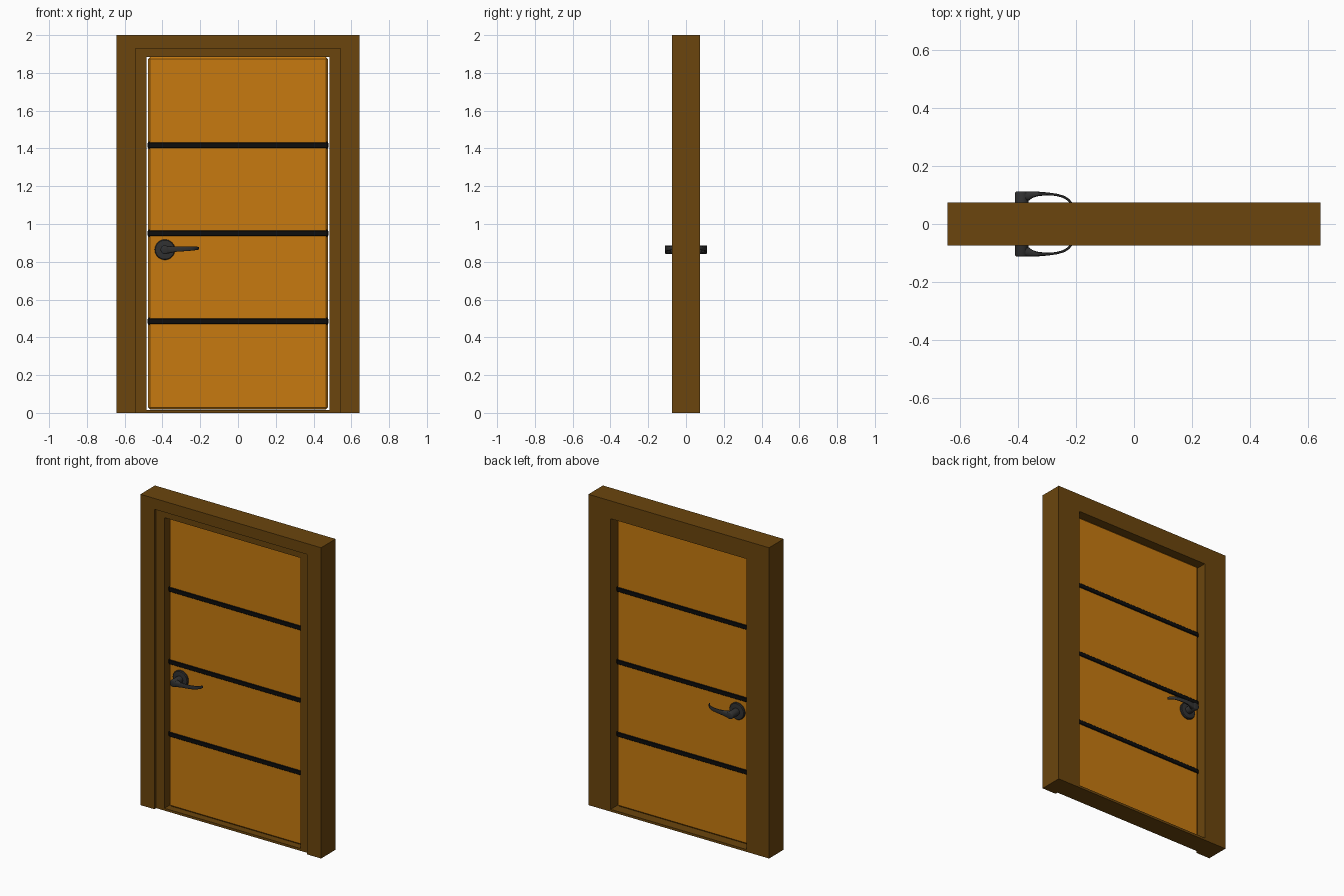
import bpy, bmesh, math
from mathutils import Matrix

if "Cube" in bpy.data.objects:
    bpy.data.objects.remove(bpy.data.objects["Cube"])


def material(name, rgb):
    m = bpy.data.materials.new(name)
    m.diffuse_color = (*rgb, 1)
    m.use_nodes = True
    m.node_tree.nodes["Principled BSDF"].inputs["Base Color"].default_value = m.diffuse_color
    return m


FRAME = material("dark_wood", (0.147, 0.06, 0.004))
DOOR = material("light_wood", (0.57, 0.195, 0.005))
BLACK = material("black_inlay", (0.004, 0.004, 0.004))
METAL = material("dark_metal", (0.03, 0.03, 0.03))


def finish(name, bm, mat=None):
    bmesh.ops.recalc_face_normals(bm, faces=bm.faces)
    me = bpy.data.meshes.new(name)
    bm.to_mesh(me)
    bm.free()
    ob = bpy.data.objects.new(name, me)
    bpy.context.collection.objects.link(ob)
    if mat:
        me.materials.append(mat)
    return ob


def box(name, lo, hi, mat=None):
    bm = bmesh.new()
    bmesh.ops.create_cube(bm, size=1)
    for v in bm.verts:
        v.co = [lo[i] + (v.co[i] + 0.5) * (hi[i] - lo[i]) for i in range(3)]
    return finish(name, bm, mat)


def bevel(ob, width, segments=1):
    m = ob.modifiers.new("bevel", "BEVEL")
    m.width, m.segments = width, segments
    m.limit_method = 'ANGLE'
    return ob


def smooth(ob):
    bpy.ops.object.select_all(action='DESELECT')
    ob.select_set(True)
    bpy.context.view_layer.objects.active = ob
    bpy.ops.object.shade_smooth_by_angle(angle=math.radians(35))


# Frame: solid block with a shallow front rebate and a through opening
frame = box("door_frame", (-0.643, -0.074, 0), (0.643, 0.074, 2), FRAME)
cutters = [
    box("rebate_cutter", (-0.543, -0.2, -0.1), (0.543, -0.056, 1.93), FRAME),
    box("opening_cutter", (-0.484, -0.3, 0.015), (0.484, 0.3, 1.885), FRAME),
]
for c in cutters:
    c.hide_render = True
    c.hide_viewport = False
    m = frame.modifiers.new("cut", "BOOLEAN")
    m.operation, m.solver, m.object = 'DIFFERENCE', 'EXACT', c
bpy.context.view_layer.objects.active = frame
for m in list(frame.modifiers):
    bpy.ops.object.modifier_apply(modifier=m.name)
for c in cutters:
    bpy.data.objects.remove(c)

# Door leaf with chamfered edges
bevel(box("door_leaf", (-0.476, -0.026, 0.018), (0.476, 0.026, 1.884), DOOR), 0.011)

# Three dark inlay strips
for i, z in enumerate((0.485, 0.951, 1.417)):
    bevel(box(f"inlay_strip_{i + 1}", (-0.478, -0.030, z - 0.019),
              (0.478, 0.030, z + 0.019), BLACK), 0.008)

HX, HZ = -0.387, 0.864


def turned(name, profile, x, z, side):
    """Disc-like part turned about the y axis from (radius, y) points."""
    bm = bmesh.new()
    n = 32
    rings = [[bm.verts.new((x + r * math.cos(2 * math.pi * k / n), side * y,
                            z + r * math.sin(2 * math.pi * k / n)))
              for k in range(n)] for r, y in profile]
    loft(bm, rings)
    smooth(finish(name, bm, METAL))


def loft(bm, rings):
    n = len(rings[0])
    for a, b in zip(rings, rings[1:]):
        for k in range(n):
            bm.faces.new((a[k], a[(k + 1) % n], b[(k + 1) % n], b[k]))
    bm.faces.new(rings[0])
    bm.faces.new(rings[-1])


# Lever stations: inner (x, y), outer (x, y), bottom z, top z
LEVER = [
    (-0.390, 0.080, -0.390, 0.1120, 0.843, 0.884),
    (-0.362, 0.081, -0.366, 0.1120, 0.845, 0.883),
    (-0.350, 0.090, -0.345, 0.1120, 0.849, 0.882),
    (-0.330, 0.096, -0.322, 0.1110, 0.853, 0.882),
    (-0.300, 0.099, -0.295, 0.1085, 0.855, 0.881),
    (-0.270, 0.097, -0.266, 0.1045, 0.857, 0.881),
    (-0.247, 0.091, -0.241, 0.0975, 0.859, 0.881),
    (-0.231, 0.082, -0.224, 0.0870, 0.861, 0.880),
    (-0.220, 0.070, -0.213, 0.0740, 0.862, 0.880),
    (-0.214, 0.060, -0.207, 0.0620, 0.864, 0.879),
]


def lever(name, side):
    bm = bmesh.new()
    rings = []
    n = 16
    for x0, y0, x1, y1, zb, zt in LEVER:
        ring = []
        for k in range(n):
            c, s = (math.copysign(abs(f) ** 0.6, f) for f in
                    (math.cos(2 * math.pi * k / n), math.sin(2 * math.pi * k / n)))
            t = 0.5 + 0.5 * c
            ring.append(bm.verts.new((x0 + (x1 - x0) * t, side * (y0 + (y1 - y0) * t),
                                      (zb + zt) / 2 + s * (zt - zb) / 2)))
        rings.append(ring)
    loft(bm, rings)
    smooth(finish(name, bm, METAL))


# Handle sets on both faces
for label, side in (("front", -1), ("back", 1)):
    turned(f"{label}_rosette", [(0.054, 0.022), (0.054, 0.034), (0.050, 0.039),
                                (0.030, 0.041)], HX, HZ, side)
    turned(f"{label}_handle_hub", [(0.023, 0.038), (0.023, 0.107), (0.021, 0.1105),
                                   (0.018, 0.112)], HX, HZ, side)
    lever(f"{label}_handle_lever", side)
